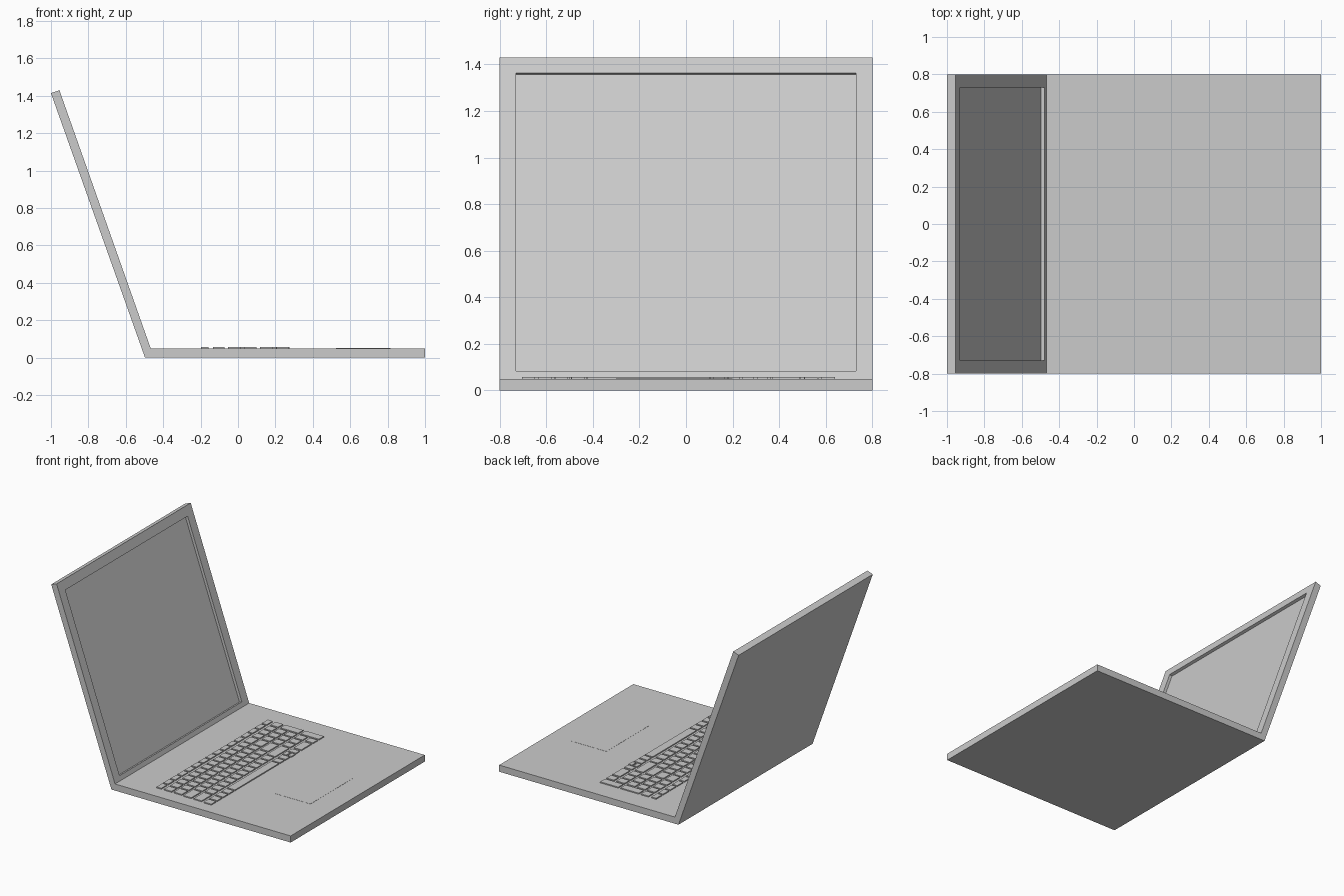
import bpy, bmesh
from mathutils import Vector

if "Cube" in bpy.data.objects:
    bpy.data.objects.remove(bpy.data.objects["Cube"])


def finish(bm, name):
    bmesh.ops.recalc_face_normals(bm, faces=bm.faces[:])
    me = bpy.data.meshes.new(name)
    bm.to_mesh(me)
    bm.free()
    ob = bpy.data.objects.new(name, me)
    bpy.context.collection.objects.link(ob)
    return ob


def prism(profile, half_y):
    """Extrude an x/z profile along y."""
    bm = bmesh.new()
    f = bm.faces.new([bm.verts.new((x, -half_y, z)) for x, z in profile])
    ext = bmesh.ops.extrude_face_region(bm, geom=[f])["geom"]
    verts = [v for v in ext if isinstance(v, bmesh.types.BMVert)]
    bmesh.ops.translate(bm, verts=verts, vec=(0, 2 * half_y, 0))
    bmesh.ops.recalc_face_normals(bm, faces=bm.faces[:])
    return bm


def add_box(bm, x0, x1, y0, y1, z0, z1):
    vs = bmesh.ops.create_cube(bm, size=1)["verts"]
    for v in vs:
        v.co = Vector(((x0 + x1) / 2 + v.co.x * (x1 - x0),
                       (y0 + y1) / 2 + v.co.y * (y1 - y0),
                       (z0 + z1) / 2 + v.co.z * (z1 - z0)))


# base slab, mitred where it meets the lid
finish(prism([(-0.497, 0), (1, 0), (1, 0.05), (-0.467, 0.05), (-0.5, 0.008)], 0.8), "base")

# lid leaning back, with a recessed screen
bm = prism([(-0.5, 0.008), (-0.467, 0.05), (-0.955, 1.43), (-1, 1.414)], 0.8)
up = Vector((-0.488, 0, 1.38)).normalized()
screen = max(bm.faces, key=lambda f: f.normal.x)
normal = screen.normal.copy()
bmesh.ops.inset_region(bm, faces=[screen], thickness=0.1)
for v in screen.verts:
    if v.co.z < 0.7:
        v.co -= up * 0.036
screen = bmesh.ops.extrude_discrete_faces(bm, faces=[screen])["faces"][0]
bmesh.ops.translate(bm, verts=screen.verts[:], vec=normal * -0.021)
finish(bm, "lid")

# trackpad, barely proud of the base
bm = bmesh.new()
add_box(bm, 0.525, 0.815, -0.30, 0.20, 0.045, 0.051)
finish(bm, "trackpad")

# keyboard
GAP = 0.014
ROWS = [(-0.198, -0.158), (-0.134, -0.071), (-0.053, 0.014),
        (0.032, 0.098), (0.118, 0.185), (0.207, 0.270)]
keys = bmesh.new()


def run(row, y_top, y_end, count=1, last=None):
    """A run of equal keys along y; a key may span down to row `last`."""
    x0, x1 = ROWS[row][0], ROWS[row if last is None else last][1]
    pitch = (y_top - y_end + GAP) / count
    for i in range(count):
        y1 = y_top - i * pitch
        add_box(keys, x0, x1, y1 - pitch + GAP, y1, 0.045, 0.058)


# function row
run(0, 0.639, -0.69, 16)
# number pad
run(1, 0.639, 0.58)
run(2, 0.639, 0.58, last=3)
run(4, 0.639, 0.58, last=5)
for r in range(1, 5):
    run(r, 0.564, 0.361, 3)
run(5, 0.564, 0.508)
run(5, 0.490, 0.370)
# letter rows: wide key by the pad, then the plain keys, then the left-hand key
run(1, 0.345, 0.26)
run(1, 0.248, -0.69, 13)
run(2, 0.345, 0.26)
run(2, 0.248, -0.605, 12)
run(2, -0.619, -0.69)
run(3, 0.345, 0.222)
run(3, 0.206, -0.565, 11)
run(3, -0.58, -0.697)
run(4, 0.345, 0.178)
run(4, 0.165, -0.56, 10)
run(4, -0.577, -0.697)
# bottom row: arrows, modifiers and space bar
run(5, 0.35, 0.304)
for x0, x1 in ((0.203, 0.234), (0.246, 0.275)):
    add_box(keys, x0, x1, 0.243, 0.292, 0.045, 0.058)
run(5, 0.232, 0.115, 2)
run(5, 0.102, -0.422)
run(5, -0.436, -0.704, 4)
finish(keys, "keys")
